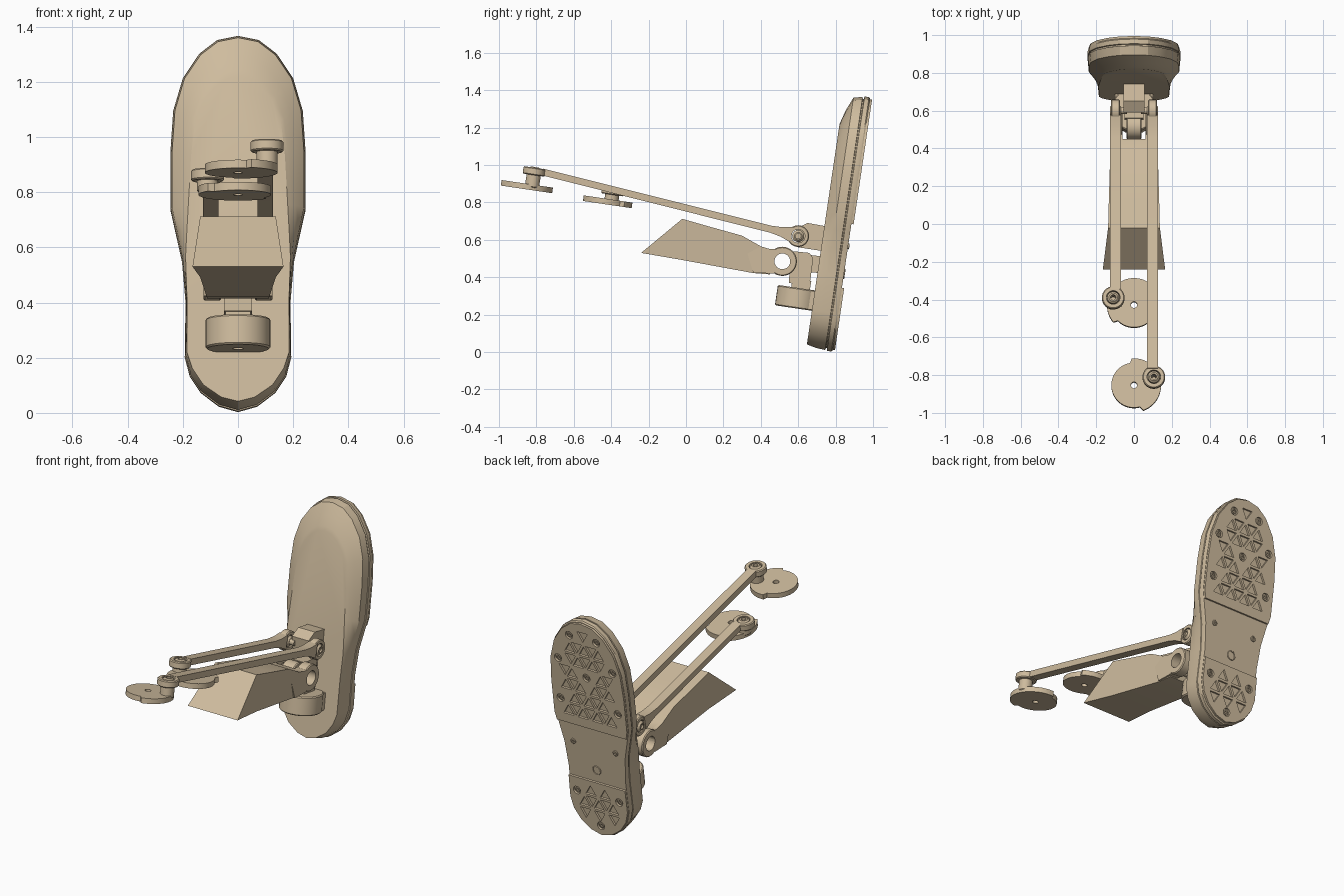
import bpy, bmesh, math
from math import sin, cos, pi, radians
from mathutils import Matrix, Vector

cube = bpy.data.objects.get("Cube")
if cube:
    bpy.data.objects.remove(cube, do_unlink=True)

tan = bpy.data.materials.new("warm_tan")
tan.use_nodes = True
COLOUR = (0.62, 0.50, 0.34, 1)
tan.diffuse_color = COLOUR
tan.node_tree.nodes["Principled BSDF"].inputs["Base Color"].default_value = COLOUR

# local xy -> world yz, depth along x
SIDE = Matrix(((0, 0, 1, 0), (1, 0, 0, 0), (0, 1, 0, 0), (0, 0, 0, 1)))


# ---- helpers ----
def tilted(angle, origin):
    """Frame turned about x by an angle in radians."""
    return Matrix.Translation(origin) @ Matrix.Rotation(angle, 4, 'X')


def make(name, bm, matrix=Matrix(), angle=30):
    bmesh.ops.recalc_face_normals(bm, faces=bm.faces)
    mesh = bpy.data.meshes.new(name)
    bm.to_mesh(mesh)
    bm.free()
    mesh.materials.append(tan)
    ob = bpy.data.objects.new(name, mesh)
    bpy.context.collection.objects.link(ob)
    ob.matrix_world = matrix
    bpy.ops.object.select_all(action='DESELECT')
    ob.select_set(True)
    bpy.context.view_layer.objects.active = ob
    bpy.ops.object.shade_smooth_by_angle(angle=radians(angle))


def loft(bm, rings, closed=False):
    """Skin equal-length rings; cap the ends or close the loop."""
    loops = [[bm.verts.new(p) for p in r] for r in rings]
    n = len(loops[0])
    pairs = list(zip(loops, loops[1:])) + ([(loops[-1], loops[0])] if closed else [])
    for a, b in pairs:
        for i in range(n):
            j = (i + 1) % n
            bm.faces.new((a[i], a[j], b[j], b[i]))
    if not closed:
        bm.faces.new(loops[0][::-1])
        bm.faces.new(loops[-1])


def prism(name, pts, lo, hi, matrix=SIDE):
    bm = bmesh.new()
    loft(bm, [[(a, b, h) for a, b in pts] for h in (lo, hi)])
    make(name, bm, matrix)


def circle(r, n=32, cx=0, cy=0):
    return [(cx + r * cos(2 * pi * i / n), cy + r * sin(2 * pi * i / n)) for i in range(n)]


def tube(name, r, hole, lo, hi, matrix, c=0.005):
    """Bevelled ring around local z."""
    profile = [(hole, lo), (r - c, lo), (r, lo + c), (r, hi - c), (r - c, hi), (hole, hi)]
    bm = bmesh.new()
    loft(bm, [[(a, b, h) for a, b in circle(rad)] for rad, h in profile], True)
    make(name, bm, matrix)


# ---- foot: loft from sole to instep; local x, length, depth ----
TILT = math.atan2(0.989, 0.1465)
FOOT = tilted(TILT, (0, 0.795, 0))
outline = [(0, 0), (.02, .07), (.07, .135), (.13, .175), (.2, .193), (.4, .19), (.55, .203),
           (.65, .225), (.74, .245), (.95, .245), (1.1, .235), (1.22, .2), (1.31, .14),
           (1.36, .075), (1.375, 0)]
instep = [(.02, 0), (.035, .06), (.08, .125), (.14, .165), (.2, .185), (.4, .185), (.55, .19),
          (.65, .185), (.74, .18), (.92, .17), (1.05, .155), (1.12, .125), (1.17, .085),
          (1.2, .045), (1.21, 0)]


def foot_ring(depth, t, s):
    half = []
    for (u, w), (u2, w2) in zip(outline, instep):
        u, w = u + (u2 - u) * t, w + (w2 - w) * t
        half.append((w * s, 0.69 + (u - 0.69) * s, depth))
    return half + [(-x, u, d) for x, u, d in half[-2:0:-1]]


bm = bmesh.new()
loft(bm, [foot_ring(*layer) for layer in (
    (.012, 0, .99), (.018, 0, 1), (.042, 0, 1), (.044, 0, .98), (.05, 0, .98), (.052, 0, .995),
    (.1, .06, .992), (.13, .5, .995), (.146, .85, 1), (.153, 1, 1))])
make("foot", bm, FOOT, 25)


# ---- sole: toe and heel treads with triangular pockets and screw holes ----
def half_width(u):
    for (u0, w0), (u1, w1) in zip(outline, outline[1:]):
        if u0 <= u <= u1:
            return w0 + (w1 - w0) * (u - u0) / (u1 - u0)
    return 0


screws = [(0, .07), (0, 1.02)]
for u, w in ((.26, .14), (.57, .14), (.84, .19), (1.1, .18), (1.27, .09)):
    screws += [(w, u), (-w, u)]
STEP = 0.095
ROW = STEP * math.sqrt(3) / 2


def tread_pockets(lo, hi):
    holes = [circle(.024, 16, x, u) for x, u in screws if lo < u < hi]
    for j in range(17):
        for i in range(-4, 5):
            for flip in (1, -1):
                cx = (i + (j % 2) / 2 + (0.5 if flip < 0 else 0)) * STEP
                cu = j * ROW + (ROW / 3 if flip > 0 else ROW * 2 / 3)
                tri = [(cx + .04 * cos(a), cu + .04 * sin(a))
                       for a in (flip * pi / 2 + k * 2 * pi / 3 for k in range(3))]
                inside = all(abs(x) < half_width(u) - .025 and lo + .02 < u < hi - .02
                             for x, u in tri)
                if inside and all(math.hypot(cx - x, cu - u) > .067 for x, u in screws):
                    holes.append(tri)
    return holes


def tread(name, lo, hi):
    half = [(half_width(lo), lo)] + [(w, u) for u, w in outline if lo < u < hi]
    half.append((half_width(hi), hi))
    edge = [(x * .98, .69 + (u - .69) * .985) for x, u in half]
    edge += [(-x, u) for x, u in edge[::-1] if x > 0]
    bm = bmesh.new()
    for loop in [edge] + tread_pockets(lo, hi):
        vs = [bm.verts.new((x, u, .013)) for x, u in loop]
        for a, b in zip(vs, vs[1:] + vs[:1]):
            bm.edges.new((a, b))
    bmesh.ops.triangle_fill(bm, use_beauty=True, edges=bm.edges[:], normal=(0, 0, 1))
    out = bmesh.ops.extrude_face_region(bm, geom=bm.faces[:], use_keep_orig=True)
    moved = [g for g in out["geom"] if isinstance(g, bmesh.types.BMVert)]
    bmesh.ops.translate(bm, verts=moved, vec=(0, 0, -.013))
    make(name, bm, FOOT)


tread("heel_tread", 0, .34)
tread("toe_tread", .69, 1.375)
for i, (x, u) in enumerate(screws):
    tube(f"sole_screw_{i + 1}", .016, .007, .005, .016, FOOT @ Matrix.Translation((x, u, 0)), .002)
tube("arch_plug", .028, .022, .007, .016, FOOT @ Matrix.Translation((0, .42, 0)), .002)

# ---- heel motor drum and ankle bracket ----
UP = TILT - pi / 2
drum = tilted(UP, (0, .6, .287))
tube("heel_drum", .118, .02, -.055, .055, drum, .006)
prism("heel_drum_mount", [(-.1, .05), (.1, .05), (.1, .13), (-.1, .13)], -.05, .05, drum)
prism("ankle_neck", [(.56, .33), (.66, .32), (.67, .38), (.57, .39)], -.045, .045)
prism("ankle_block", [(.55, .37), (.66, .35), (.68, .5), (.66, .53), (.56, .54)], -.05, .05)
prism("ankle_axle", [(.64, .43), (.73, .42), (.74, .51), (.65, .52)], -.03, .03)
ANKLE = Matrix.Translation((0, .515, .485)) @ SIDE
tube("ankle_boss", .066, .042, -.04, .04, ANKLE)
prism("rod_bracket", [(.6, .56), (.73, .54), (.76, .67), (.65, .69), (.59, .66)], -.055, .055)

# ---- shin: wedge body with a forked ankle end ----
shin_profile = [(-.24, .53), (-.02, .712), (.12, .672), (.3, .622), (.4, .565), (.45, .55),
                (.45, .415), (.36, .422), (-.02, .492)]
bm = bmesh.new()
rings = []
for s in (-1, 1):
    ring = []
    for y, z in shin_profile:
        w = .137 - .127 * (y + .02) if y < 0 else .137 - .03 * y
        w -= .012 if z < .5 and y > 0 else 0
        ring.append((s * w, y, z))
    rings.append(ring)
loft(bm, rings)
make("shin", bm)
cheek = [(.3, .621), (.4, .565), (.45, .55), (.475, .55), (.472, .42), (.36, .423)]
for side, s in (("left", 1), ("right", -1)):
    lo, hi = sorted((s * .062, s * .125))
    prism(f"shin_fork_{side}", cheek, lo, hi)
    tube(f"shin_fork_ring_{side}", .078, .042, lo, hi, ANKLE)

# ---- push rods, ball ends, posts and servo horns ----
SLOPE = -math.atan2(.243, .97)


def push_rod(side, s, length, head_x, horn_y, horn_z, start, end):
    rod = tilted(SLOPE, (s * .098, .6, .62))
    upper = [(-.035, .042), (-.09, .026), (-.15, .019), (.045 - length, .018)]
    prism(f"rod_{side}", upper + [(a, -b) for a, b in upper[::-1]], -.028, .028, rod @ SIDE)
    # ankle end
    tube(f"rod_eye_{side}", .058, .036, -.023, .023, rod @ SIDE)
    tube(f"rod_ball_{side}", .032, .014, -.03, .03, rod @ SIDE, .012)
    lo, hi = sorted((-s * .06, s * .02))
    prism(f"rod_pin_{side}", circle(.018, 20), lo, hi, rod @ SIDE)
    # servo end
    tip = rod @ Vector((0, -length, 0))
    head = tilted(UP, (head_x, tip.y, tip.z - .008))
    drop = tip.z - .008 - horn_z + (tip.y - horn_y) * math.tan(-UP)
    tube(f"rod_head_{side}", .06, .036, -.02, .02, head)
    tube(f"head_ball_{side}", .032, .014, -.024, .024, head, .01)
    tube(f"horn_post_{side}", .038, .012, -drop, -.015, head)
    # stepped disc: wider radius between two stop teeth
    rim, bore, n = [], [], 72
    for i in range(n):
        a = 360 * i / n
        wide = (a - start) % 360 <= (end - start) % 360
        rim.append((.143 if wide else .12, radians(a)))
        bore.append((.017, radians(a)))
    bm = bmesh.new()
    loft(bm, [[(r * cos(a), r * sin(a), h) for r, a in edge]
              for edge, h in ((bore, -.015), (rim, -.015), (rim, .015), (bore, .015))], True)
    make(f"servo_horn_{side}", bm, tilted(UP, (0, horn_y, horn_z)))


push_rod("left", 1, 1.455, .105, -.855, .885, 290, 98)
push_rod("right", -1, 1.022, -.11, -.43, .805, 41, 222)
